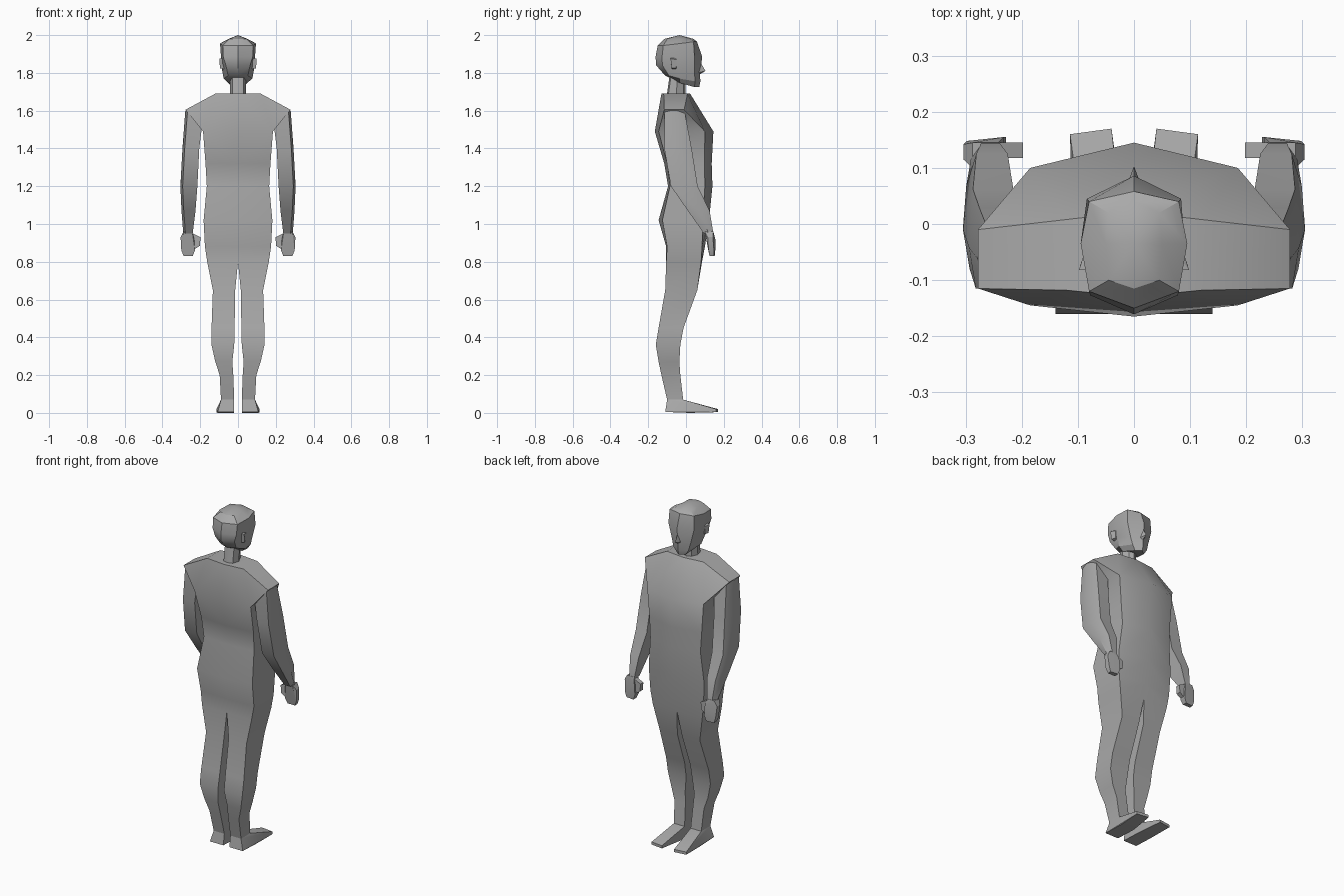
import bpy, bmesh, math

skin = bpy.data.materials.new("plain_grey")
skin.diffuse_color = (0.4, 0.4, 0.4, 1)


def finish(name, bm, mirror=False, angle=35):
    """Turn a bmesh into an object, optionally mirrored across x = 0."""
    bmesh.ops.recalc_face_normals(bm, faces=bm.faces)
    me = bpy.data.meshes.new(name)
    bm.to_mesh(me)
    bm.free()
    me.materials.append(skin)
    ob = bpy.data.objects.new(name, me)
    bpy.context.collection.objects.link(ob)
    bpy.ops.object.select_all(action='DESELECT')
    ob.select_set(True)
    bpy.context.view_layer.objects.active = ob
    if mirror:
        mod = ob.modifiers.new("mirror", 'MIRROR')
        mod.use_clip = True
        bpy.ops.object.modifier_apply(modifier=mod.name)
    bpy.ops.object.shade_smooth_by_angle(angle=math.radians(angle))
    return ob


def skin_rings(bm, rings):
    """Bridge rings of equal point count; returns the vertex rings."""
    vs = [[bm.verts.new(p) for p in r] for r in rings]
    n = len(vs[0])
    for a, b in zip(vs, vs[1:]):
        for i in range(n):
            j = (i + 1) % n
            bm.faces.new((a[i], a[j], b[j], b[i]))
    return vs


def hull(name, pts, mirror=True):
    """Convex solid around a few corner points."""
    bm = bmesh.new()
    for p in pts:
        bm.verts.new(p)
    bmesh.ops.convex_hull(bm, input=bm.verts)
    bmesh.ops.dissolve_limit(bm, angle_limit=0.02, verts=bm.verts, edges=bm.edges)
    finish(name, bm, mirror, 25)


# Body: legs, hips and trunk as one half loft
# z, inner x, outer x, back centre y, back side y, front side y, front centre y
body = [
    (0.07, .020, .090, -.100, -.100, -.015, -.015),
    (0.20, .025, .097, -.130, -.130, -.030, -.030),
    (0.27, .030, .120, -.145, -.145, -.035, -.035),
    (0.36, .020, .140, -.160, -.160, -.030, -.030),
    (0.45, .018, .140, -.145, -.145, -.013, -.013),
    (0.65, .015, .133, -.110, -.110, .060, .060),
    (0.80, .000, .163, -.105, -.105, .080, .085),
    (0.88, .000, .175, -.105, -.100, .085, .100),
    (1.02, .000, .182, -.145, -.125, .090, .122),
    (1.20, .000, .165, -.095, -.085, .100, .140),
    (1.32, .000, .172, -.115, -.100, .098, .136),
    (1.49, .000, .185, -.165, -.145, .100, .145),
]
bm = bmesh.new()
rings = [[(xi, bc, z), (xo, bs, z), (xo, fs, z), (xi, fc, z)]
         for z, xi, xo, bc, bs, fs, fc in body]
vs = skin_rings(bm, rings)
bm.faces.new(vs[0])

# Shoulder block on top of the trunk
I, J, H, G = vs[-1]
A, B, C, D, E, F = [bm.verts.new(p) for p in (
    (0, -.130, 1.69), (0, .022, 1.69), (.12, -.118, 1.69),
    (.12, .008, 1.69), (.278, -.115, 1.605), (.278, -.010, 1.605))]
for f in ((A, C, D, B), (C, E, F, D), (B, D, H, G), (D, F, H),
          (A, I, J, C), (C, J, E), (E, J, H, F)):
    bm.faces.new(f)
# open the seam on the centre plane
bmesh.ops.delete(bm, geom=[f for f in bm.faces if all(abs(v.co.x) < 1e-5 for v in f.verts)],
                 context='FACES')
finish("body", bm, True)

# Arms: z, inner x, outer x, back y, front y
arm = [
    (1.60, .180, .279, -.115, -.008),
    (1.40, .205, .294, -.115, .030),
    (1.20, .215, .305, -.080, .062),
    (1.07, .225, .299, .010, .125),
    (0.95, .240, .290, .095, .145),
]
bm = bmesh.new()
vs = skin_rings(bm, [[(xi, b, z), (xo - .012, b, z), (xo, (b + f) / 2, z),
                      (xo - .018, f, z), (xi, f, z)] for z, xi, xo, b, f in arm])
bm.faces.new(vs[0])
bm.faces.new(vs[-1])
finish("arms", bm, True)

# Hands and thumbs
hull("hands", [(.242, .100, .96), (.288, .100, .96), (.242, .145, .96), (.288, .145, .96),
               (.232, .112, .92), (.304, .115, .93), (.232, .155, .92), (.304, .142, .93),
               (.228, .118, .86), (.300, .120, .86), (.228, .155, .86), (.298, .148, .86),
               (.240, .125, .83), (.288, .125, .83), (.240, .152, .83), (.288, .148, .83)])
hull("thumbs", [(x, y, z) for y in (.118, .145)
                for x, z in ((.24, .95), (.198, .93), (.202, .885), (.24, .86))])

# Feet
hull("feet", [(.020, -.10, .07), (.090, -.10, .07), (.020, -.015, .07), (.090, -.015, .07),
              (.020, -.11, .005), (.108, -.11, .005), (.020, .02, 0), (.108, .02, 0),
              (.040, .170, .02), (.114, .160, .02), (.040, .170, .004), (.114, .160, .004)])


def full_ring(half):
    """Complete a half ring that starts and ends on the centre plane."""
    return half + [(-x, y, z) for x, y, z in half[-2:0:-1]]


# Neck
bm = bmesh.new()
skin_rings(bm, [full_ring([(0, b, z), (.03, b + .008, z), (.042, (b + f) / 2, z),
                           (.025, f - .012, z), (0, f, z)])
                for z, b, f in ((1.66, -.105, -.002), (1.80, -.085, -.002))])
finish("neck", bm)

# Head: back z, front z, back y, back side y, back half width,
# side half width, front side y, front half width, front y
head = [
    (1.770, 1.725, -.080, -.070, .035, .050, .045, .030, .070),
    (1.785, 1.755, -.110, -.090, .052, .076, .048, .050, .076),
    (1.840, 1.800, -.158, -.125, .064, .085, .045, .062, .074),
    (1.885, 1.885, -.161, -.127, .078, .090, .045, .084, .086),
    (1.945, 1.965, -.150, -.120, .080, .095, .040, .080, .058),
    (1.980, 1.980, -.115, -.100, .045, .050, .020, .045, .040),
]
bm = bmesh.new()
vs = skin_rings(bm, [full_ring([(0, yb, zb), (wb, ybs, zb), (ws, -.035, (zb + zf) / 2),
                                (wf, yfs, zf), (0, yf, zf)])
                     for zb, zf, yb, ybs, wb, ws, yfs, wf, yf in head])
bm.faces.new(vs[0])
crown = bm.verts.new((0, -.035, 2.0))
for i in range(8):
    bm.faces.new((vs[-1][i], vs[-1][(i + 1) % 8], crown))
finish("head", bm, False, 30)

# Nose and ears
hull("nose", [(0, .072, 1.865), (0, .103, 1.81), (.018, .055, 1.80), (-.018, .055, 1.80),
              (0, .070, 1.79)], False)
hull("ears", [(.075, -.050, 1.88), (.075, -.050, 1.82), (.075, -.080, 1.88), (.075, -.075, 1.82),
              (.088, -.050, 1.87), (.088, -.052, 1.825), (.098, -.082, 1.875), (.096, -.075, 1.825)])
